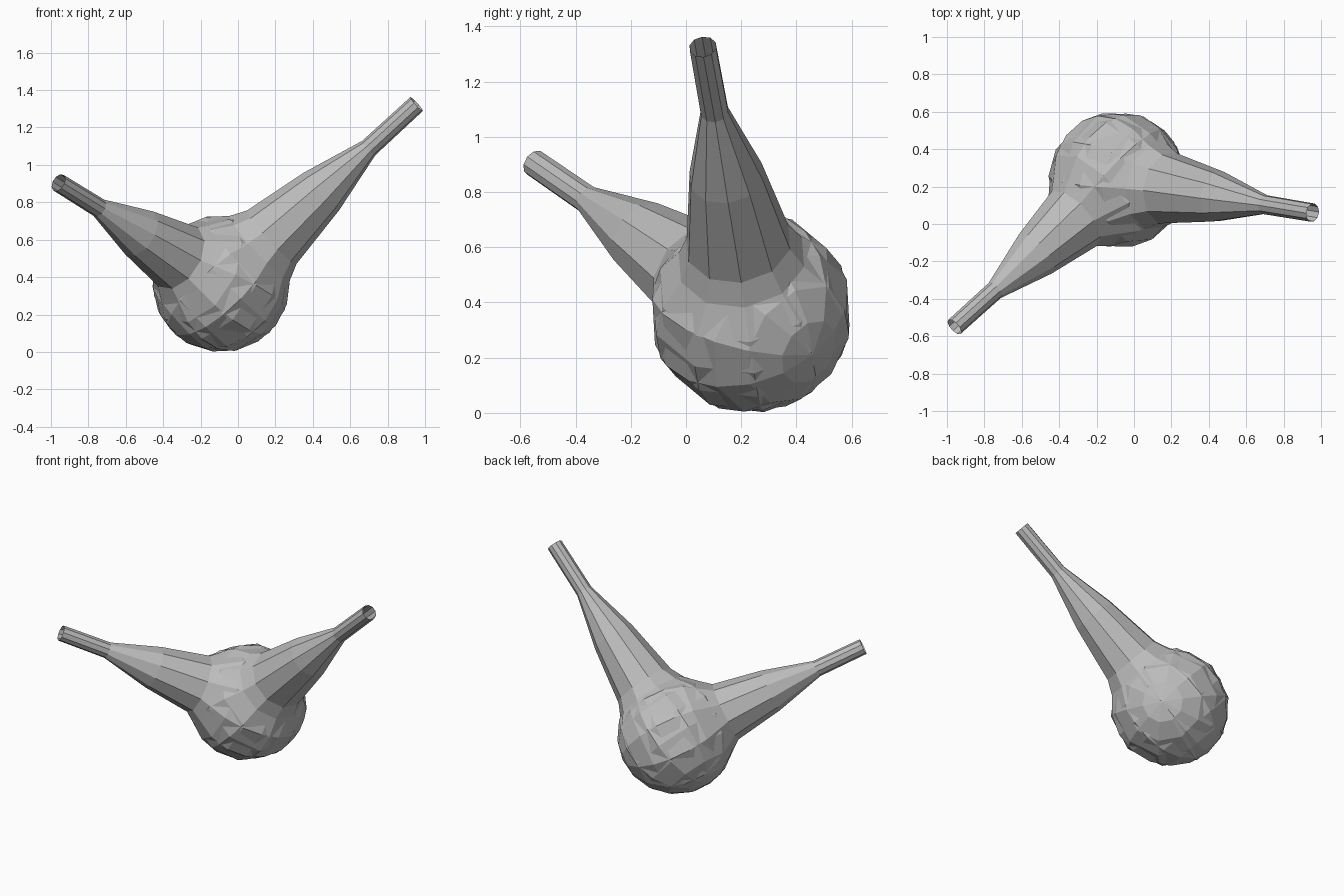
import bpy, bmesh, math
from mathutils import Vector

cube = bpy.data.objects.get("Cube")
if cube:
    bpy.data.objects.remove(cube, do_unlink=True)

glass = bpy.data.materials.new("plain grey")
glass.use_nodes = True
GREY = (0.5, 0.5, 0.5, 1)
glass.diffuse_color = GREY
glass.node_tree.nodes["Principled BSDF"].inputs["Base Color"].default_value = GREY

SIDES = 10
RADIUS = 0.368
CENTRE = Vector((-0.09, 0.235, 0.365))


def flask(name, tip, neck, phase):
    """Round bulb with a tapering open neck, turned about its own axis.
    neck is a list of (distance from bulb centre, radius)."""
    axis = (Vector(tip) - CENTRE).normalized()
    turn = Vector((0, 0, 1)).rotation_difference(axis)
    # bulb rings from the bottom up to the shoulder, then the neck
    profile = [(-RADIUS * math.cos(math.radians(a)), RADIUS * math.sin(math.radians(a)))
               for a in range(20, 141, 20)] + neck
    bm = bmesh.new()
    rings = []
    for t, r in profile:
        ring = []
        for i in range(SIDES):
            a = 2 * math.pi * (i + phase) / SIDES
            ring.append(bm.verts.new(CENTRE + turn @ Vector((r * math.cos(a), r * math.sin(a), t))))
        rings.append(ring)
    pole = bm.verts.new(CENTRE - axis * RADIUS)
    for i in range(SIDES):
        j = (i + 1) % SIDES
        bm.faces.new((pole, rings[0][j], rings[0][i]))
        for low, high in zip(rings, rings[1:]):
            bm.faces.new((low[i], low[j], high[j], high[i]))
    mesh = bpy.data.meshes.new(name)
    bm.to_mesh(mesh)
    bm.free()
    mesh.materials.append(glass)
    obj = bpy.data.objects.new(name, mesh)
    bpy.context.collection.objects.link(obj)


# Two flasks whose bulbs overlap
flask("left_flask", (0.96, 0.06, 1.33),
      [(0.37, 0.195), (0.735, 0.138), (1.08, 0.052), (1.43, 0.05)], 0.0)
flask("right_flask", (-0.96, -0.55, 0.905),
      [(0.34, 0.19), (0.65, 0.137), (0.97, 0.052), (1.29, 0.05)], 0.5)
